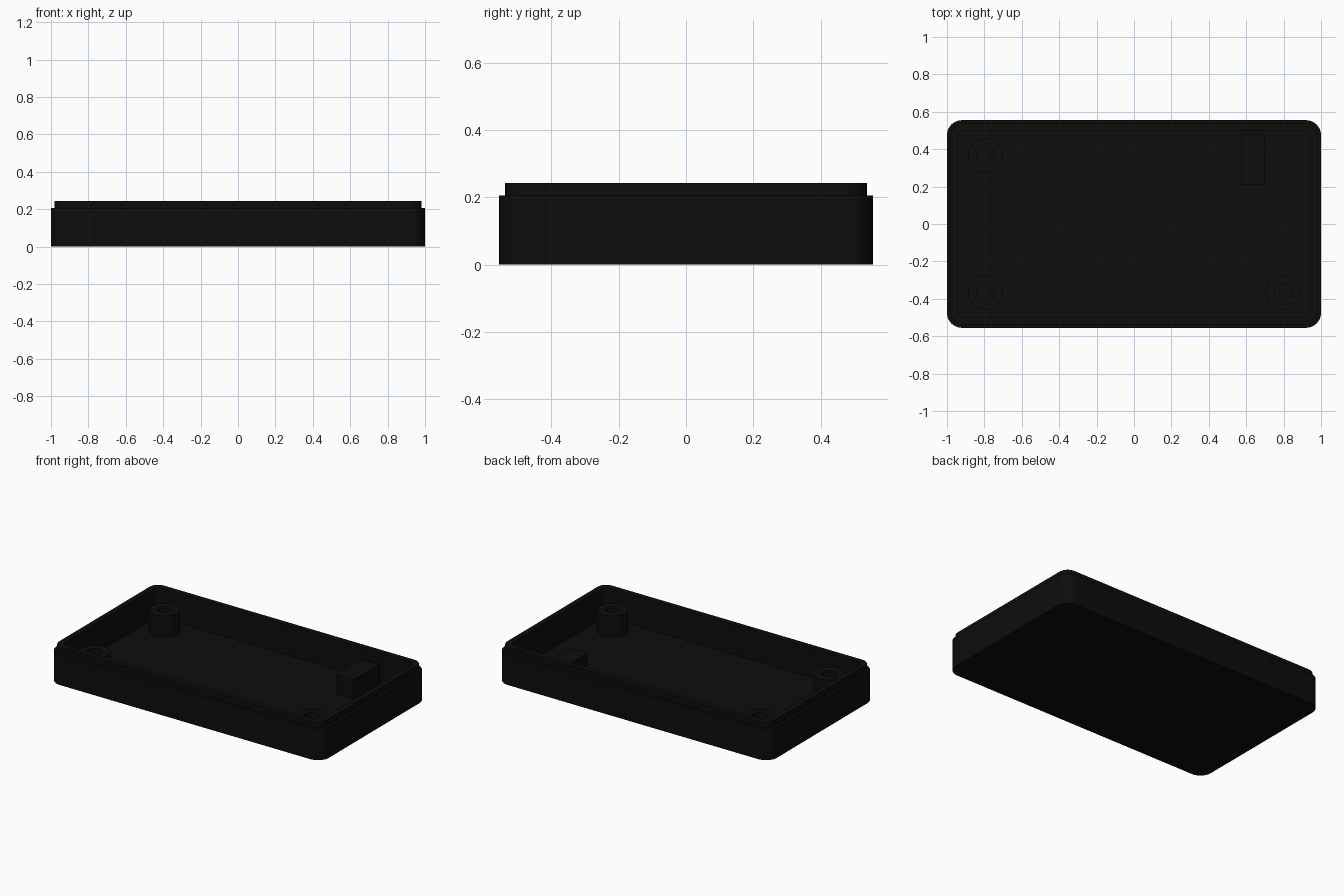
import bpy, bmesh, math

if "Cube" in bpy.data.objects:
    bpy.data.objects.remove(bpy.data.objects["Cube"])

black = bpy.data.materials.new("matte black plastic")
black.diffuse_color = (0.004, 0.004, 0.004, 1)
black.use_nodes = True
black.node_tree.nodes["Principled BSDF"].inputs["Base Color"].default_value = black.diffuse_color


def rounded_rect(hx, hy, r, z, n=10):
    """Counter-clockwise rounded rectangle outline at height z."""
    pts = []
    for k, (sx, sy) in enumerate([(1, 1), (-1, 1), (-1, -1), (1, -1)]):
        for i in range(n + 1):
            a = math.pi / 2 * (k + i / n)
            pts.append((sx * (hx - r) + r * math.cos(a),
                        sy * (hy - r) + r * math.sin(a), z))
    return pts


def circle(r, z, n=40):
    return [(r * math.cos(2 * math.pi * i / n), r * math.sin(2 * math.pi * i / n), z)
            for i in range(n)]


def skin(name, outlines, location=(0, 0, 0)):
    """Bridge successive outlines and cap the first and last."""
    bm = bmesh.new()
    rings = [[bm.verts.new(p) for p in o] for o in outlines]
    n = len(rings[0])
    for a, b in zip(rings, rings[1:]):
        for i in range(n):
            j = (i + 1) % n
            bm.faces.new((a[i], a[j], b[j], b[i]))
    bm.faces.new(rings[0][::-1])
    bm.faces.new(rings[-1])
    bmesh.ops.recalc_face_normals(bm, faces=bm.faces)
    me = bpy.data.meshes.new(name)
    bm.to_mesh(me)
    bm.free()
    me.materials.append(black)
    ob = bpy.data.objects.new(name, me)
    ob.location = location
    bpy.context.collection.objects.link(ob)
    bpy.ops.object.select_all(action='DESELECT')
    ob.select_set(True)
    bpy.context.view_layer.objects.active = ob
    bpy.ops.object.shade_smooth_by_angle(angle=math.radians(30))
    return ob


FLOOR = 0.045

# Tray: outer wall, stepped lip, inner wall and floor
skin("enclosure_tray", [
    rounded_rect(1.0, 0.555, 0.08, 0),
    rounded_rect(1.0, 0.555, 0.08, 0.205),
    rounded_rect(0.981, 0.537, 0.062, 0.205),
    rounded_rect(0.981, 0.537, 0.062, 0.243),
    rounded_rect(0.945, 0.5, 0.04, 0.243),
    rounded_rect(0.945, 0.5, 0.04, FLOOR),
])

# Hollow screw posts in three corners
for i, (x, y) in enumerate([(-0.795, 0.365), (-0.795, -0.365), (0.795, -0.365)]):
    skin(f"screw_post_{i + 1}", [
        circle(0.093, FLOOR - 0.01), circle(0.093, 0.183),
        circle(0.045, 0.183), circle(0.045, FLOOR + 0.005),
    ], (x, y, 0))

# Rectangular support block in the fourth corner
bpy.ops.mesh.primitive_cube_add(size=1, location=(0.637, 0.347, 0.105))
block = bpy.context.object
block.name = "support_block"
block.scale = (0.127, 0.27, 0.14)
block.data.materials.append(black)
